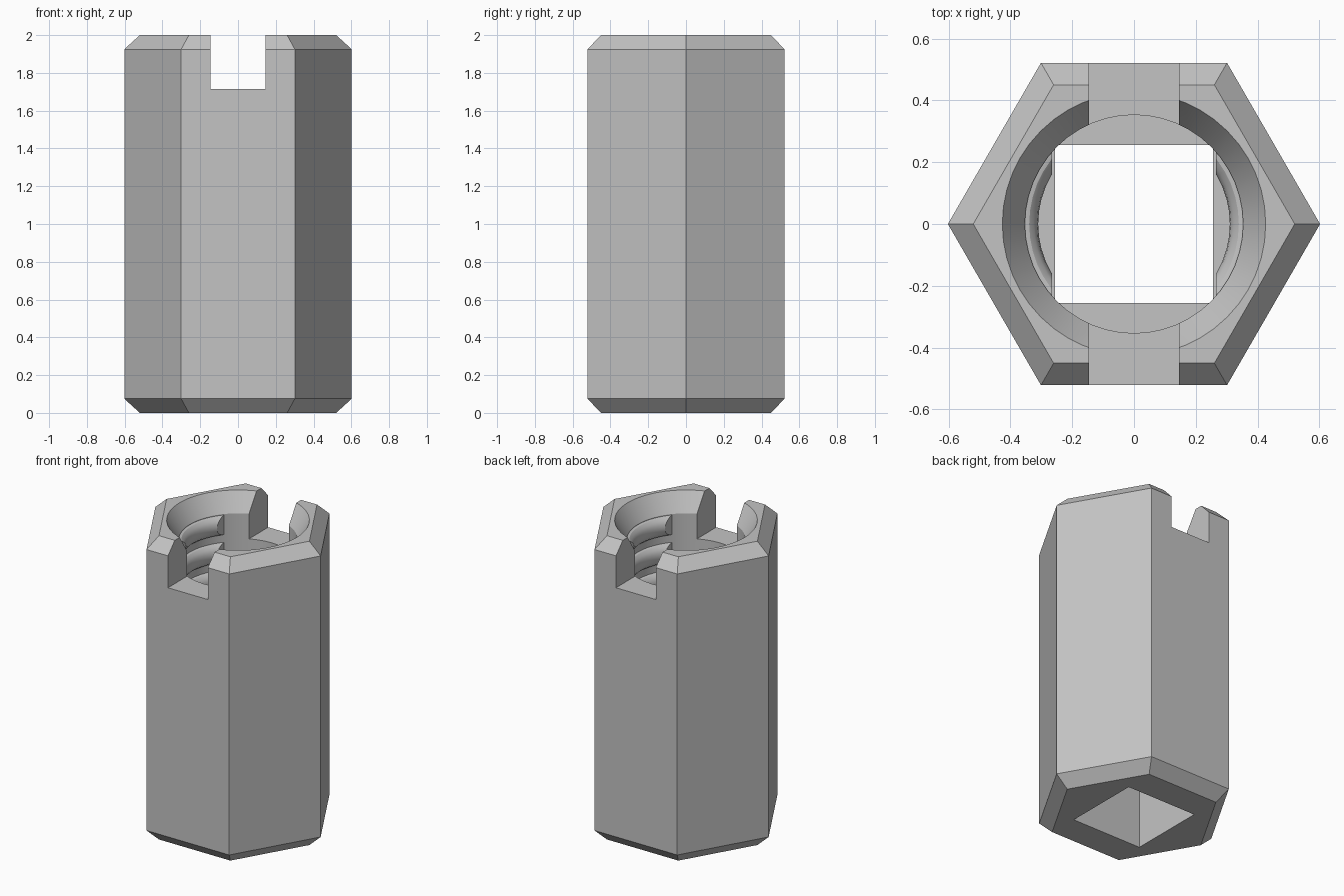
import bpy, bmesh, math
from mathutils import Matrix

if "Cube" in bpy.data.objects:
    bpy.data.objects.remove(bpy.data.objects["Cube"], do_unlink=True)

HEIGHT, CHAMFER = 2.0, 0.075
HEX_R, HEX_TOP_R = 0.602, 0.52
BORE_R, SINK_R, RIDGE_R = 0.353, 0.426, 0.31
SINK_Z, FLOOR_Z = 1.88, 0.8

steel = bpy.data.materials.new("plain grey steel")
steel.use_nodes = True
grey = (0.55, 0.55, 0.55, 1)
steel.diffuse_color = grey
steel.node_tree.nodes["Principled BSDF"].inputs["Base Color"].default_value = grey


def finish(name, bm):
    bmesh.ops.recalc_face_normals(bm, faces=bm.faces)
    mesh = bpy.data.meshes.new(name)
    bm.to_mesh(mesh)
    bm.free()
    obj = bpy.data.objects.new(name, mesh)
    bpy.context.collection.objects.link(obj)
    mesh.materials.append(steel)
    return obj


def stack(bm, profile, sides, closed=False):
    """Turn (radius, z) points round the z axis, capped or closed on itself."""
    rings = [[bm.verts.new((r * math.cos(math.tau * i / sides),
                            r * math.sin(math.tau * i / sides), z))
              for i in range(sides)] for r, z in profile]
    pairs = list(zip(rings, rings[1:]))
    if closed:
        pairs.append((rings[-1], rings[0]))
    else:
        bm.faces.new(rings[0])
        bm.faces.new(rings[-1])
    for a, b in pairs:
        for i in range(sides):
            j = (i + 1) % sides
            bm.faces.new((a[i], a[j], b[j], b[i]))


def box(name, size, centre):
    bm = bmesh.new()
    bmesh.ops.create_cube(bm, size=1, matrix=Matrix.Translation(centre) @ Matrix.Diagonal((*size, 1)))
    return finish(name, bm)


def smooth(obj):
    bpy.ops.object.select_all(action="DESELECT")
    obj.select_set(True)
    bpy.context.view_layer.objects.active = obj
    bpy.ops.object.shade_smooth_by_angle(angle=math.radians(25))


# Chamfered hexagonal body
bm = bmesh.new()
stack(bm, [(HEX_TOP_R, 0), (HEX_R, CHAMFER), (HEX_R, HEIGHT - CHAMFER), (HEX_TOP_R, HEIGHT)], 6)
body = finish("hex_body", bm)

# Cutters: countersunk round bore, square socket and screwdriver slot
bm = bmesh.new()
slope = (SINK_R - BORE_R) / (HEIGHT - SINK_Z)
stack(bm, [(BORE_R, FLOOR_Z), (BORE_R, SINK_Z), (SINK_R + 0.1 * slope, HEIGHT + 0.1)], 48)
cutters = [finish("bore_cutter", bm),
           box("socket_cutter", (0.51, 0.51, 1.4), (0, 0, 0.4)),
           box("slot_cutter", (0.29, 2, 0.6), (0, 0, 2.015))]

for cutter in cutters:
    cutter.hide_render = True
    mod = body.modifiers.new("cut", "BOOLEAN")
    mod.operation, mod.solver, mod.object = "DIFFERENCE", "EXACT", cutter
    bpy.context.view_layer.objects.active = body
    bpy.ops.object.modifier_apply(modifier=mod.name)
for cutter in cutters:
    bpy.data.objects.remove(cutter, do_unlink=True)
smooth(body)

# Rounded thread ridges on both side walls, trimmed flat at their ends
for side, label in ((1, "left"), (-1, "right")):
    bm = bmesh.new()
    for n in range(6):
        z = 1.81 - 0.18 * n
        arc = [math.pi * k / 8 for k in range(9)]
        stack(bm, [(BORE_R + 0.004 - (BORE_R + 0.004 - RIDGE_R) * math.sin(a),
                    z - 0.065 * math.cos(a)) for a in arc]
              + [(BORE_R + 0.02, z + 0.065), (BORE_R + 0.02, z - 0.065)], 48, closed=True)
    cut = bmesh.ops.bisect_plane(bm, geom=bm.verts[:] + bm.edges[:] + bm.faces[:],
                                 plane_co=(0.265 * side, 0, 0), plane_no=(side, 0, 0),
                                 clear_inner=True)
    edges = [e for e in cut["geom_cut"] if isinstance(e, bmesh.types.BMEdge)]
    bmesh.ops.holes_fill(bm, edges=edges, sides=0)
    smooth(finish(label + "_thread_ridges", bm))
